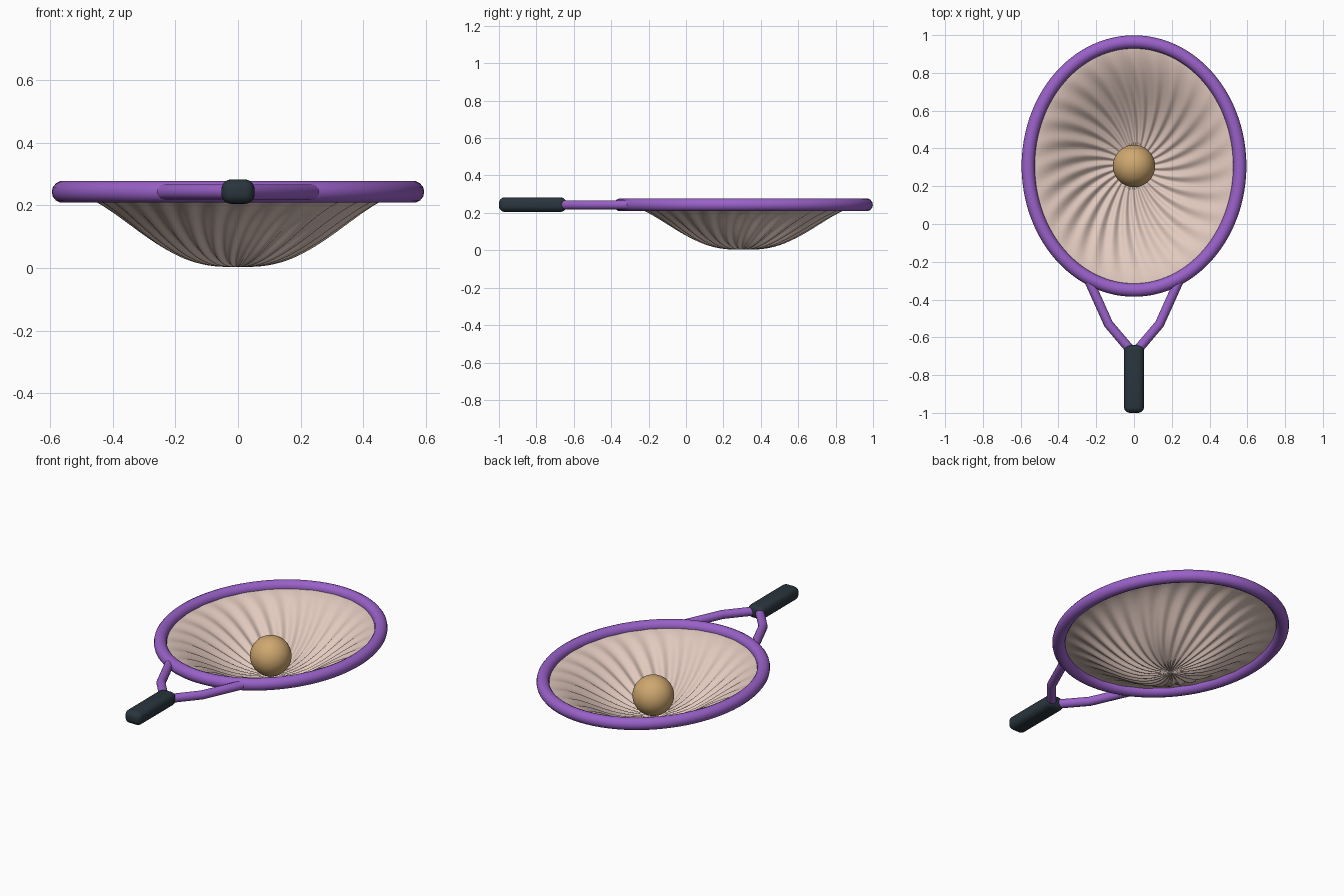
import bpy, bmesh, math
from mathutils import Matrix

if "Cube" in bpy.data.objects:
    bpy.data.objects.remove(bpy.data.objects["Cube"])

CY, CZ = 0.307, 0.243          # hoop centre
A, B, TUBE = 0.56, 0.657, 0.035  # hoop half-axes and tube radius


def material(name, rgb, rough=0.5):
    m = bpy.data.materials.new(name)
    m.use_nodes = True
    m.diffuse_color = (*rgb, 1)
    bsdf = m.node_tree.nodes["Principled BSDF"]
    bsdf.inputs["Base Color"].default_value = (*rgb, 1)
    bsdf.inputs["Roughness"].default_value = rough
    return m


purple = material("purple frame", (0.32, 0.12, 0.58))
cream = material("pale membrane", (0.76, 0.59, 0.52))
tan = material("tan ball", (0.62, 0.39, 0.16))
dark = material("dark grip", (0.022, 0.036, 0.046))


def finish(ob, mat, angle=40):
    ob.data.materials.append(mat)
    bpy.ops.object.select_all(action="DESELECT")
    ob.select_set(True)
    bpy.context.view_layer.objects.active = ob
    bpy.ops.object.shade_smooth_by_angle(angle=math.radians(angle))
    return ob


def from_bmesh(name, bm, mat):
    me = bpy.data.meshes.new(name)
    bm.to_mesh(me)
    bm.free()
    ob = bpy.data.objects.new(name, me)
    bpy.context.collection.objects.link(ob)
    return finish(ob, mat)


def tube(name, points, radius, mat, cyclic=False):
    cu = bpy.data.curves.new(name, "CURVE")
    cu.dimensions = "3D"
    cu.bevel_depth = radius
    cu.bevel_resolution = 5
    cu.use_fill_caps = not cyclic
    sp = cu.splines.new("POLY")
    sp.points.add(len(points) - 1)
    for p, co in zip(sp.points, points):
        p.co = (*co, 1)
    sp.use_cyclic_u = cyclic
    ob = bpy.data.objects.new(name, cu)
    bpy.context.collection.objects.link(ob)
    bpy.ops.object.select_all(action="DESELECT")
    ob.select_set(True)
    bpy.context.view_layer.objects.active = ob
    bpy.ops.object.convert(target="MESH")
    return finish(bpy.context.object, mat, 50)


# Oval hoop
N = 128
turns = [2 * math.pi * i / N for i in range(N)]
tube("hoop", [(A * math.cos(t), CY + B * math.sin(t), CZ) for t in turns], TUBE, purple, True)

# Throat arms
for side, s in (("left", 1), ("right", -1)):
    path = [(0.245, -0.285), (0.135, -0.53), (0.02, -0.665)]
    tube(side + "_throat_arm", [(s * x, y, CZ) for x, y in path], 0.025, purple)

# Sagging membrane with swirling pleats
RINGS, SEG, PLEATS, SWIRL = 40, 336, 28, 0.45
bm = bmesh.new()
centre = bm.verts.new((0, CY, 0.004))
rows = []
for i in range(1, RINGS + 1):
    r = i / RINGS
    sag = 0.004 + (CZ - 0.004) * (0.5 - 0.5 * math.cos(math.pi * r ** 1.2))
    depth = 0.009 * math.sin(math.pi * r) ** 1.2 if r < 1 else 0
    row = []
    for j in range(SEG):
        t = 2 * math.pi * j / SEG
        z = sag + depth * math.sin(PLEATS * (t - SWIRL * r))
        row.append(bm.verts.new((A * r * math.cos(t), CY + B * r * math.sin(t), z)))
    rows.append(row)
for j in range(SEG):
    k = (j + 1) % SEG
    bm.faces.new((centre, rows[0][j], rows[0][k]))
    for a, b in zip(rows, rows[1:]):
        bm.faces.new((a[j], b[j], b[k], a[k]))
from_bmesh("membrane", bm, cream)

# Ball resting in the dip
bm = bmesh.new()
bmesh.ops.create_uvsphere(bm, u_segments=48, v_segments=24, radius=0.112,
                          matrix=Matrix.Translation((0, CY, 0.12)))
from_bmesh("ball", bm, tan)

# Rounded grip
bm = bmesh.new()
bmesh.ops.create_cube(bm, size=1, matrix=Matrix.Translation((0, -0.82, 0.244))
                      @ Matrix.Diagonal((0.106, 0.36, 0.078, 1)))
bmesh.ops.bevel(bm, geom=bm.edges[:], offset=0.031, segments=5, profile=0.5, affect="EDGES")
from_bmesh("grip", bm, dark)
